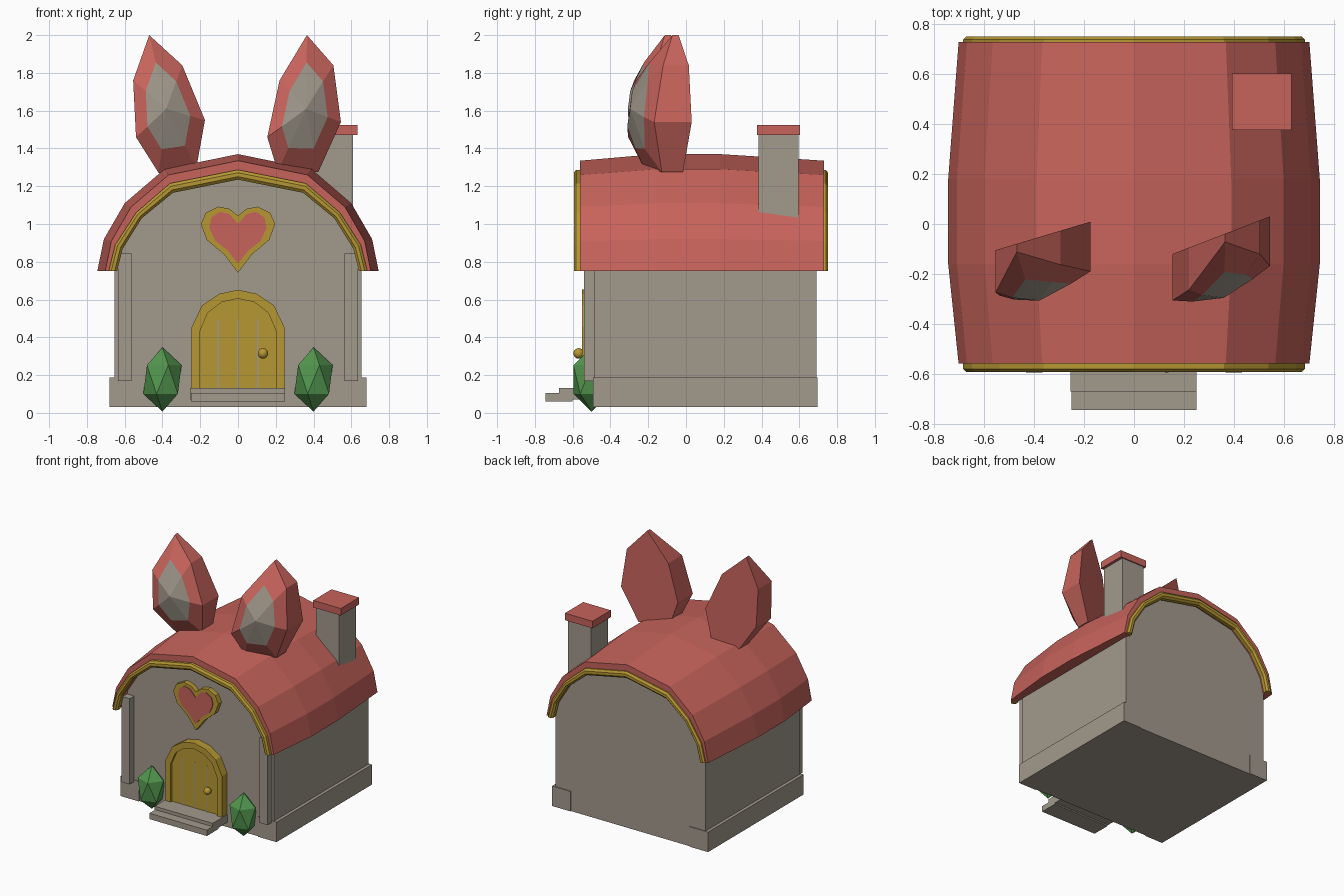
import bpy
import bmesh

cube = bpy.data.objects.get("Cube")
if cube:
    bpy.data.objects.remove(cube, do_unlink=True)


def material(name, rgb):
    m = bpy.data.materials.new(name)
    m.use_nodes = True
    m.diffuse_color = (*rgb, 1)
    m.node_tree.nodes["Principled BSDF"].inputs["Base Color"].default_value = (*rgb, 1)
    return m


RED = material("clay red", (0.57, 0.125, 0.105))
STONE = material("warm stone", (0.36, 0.32, 0.265))
GOLD = material("golden wood", (0.47, 0.31, 0.033))
GREEN = material("leaf green", (0.085, 0.30, 0.075))


def finish(bm, name, *mats):
    bmesh.ops.recalc_face_normals(bm, faces=bm.faces[:])
    mesh = bpy.data.meshes.new(name)
    bm.to_mesh(mesh)
    bm.free()
    for m in mats:
        mesh.materials.append(m)
    ob = bpy.data.objects.new(name, mesh)
    bpy.context.collection.objects.link(ob)
    return ob


def loft(rings):
    """Skin a list of equal closed rings and cap both ends; returns mesh and end cap."""
    bm = bmesh.new()
    rows = [[bm.verts.new(p) for p in ring] for ring in rings]
    n = len(rows[0])
    for a, b in zip(rows, rows[1:]):
        for i in range(n):
            j = (i + 1) % n
            bm.faces.new((a[i], a[j], b[j], b[i]))
    bm.faces.new(rows[0])
    return bm, bm.faces.new(rows[-1])


def prism(name, outline, y0, y1, mat):
    bm, _ = loft([[(x, y, z) for x, z in outline] for y in (y0, y1)])
    return finish(bm, name, mat)


def box(name, x0, x1, y0, y1, z0, z1, mat):
    return prism(name, [(x0, z0), (x1, z0), (x1, z1), (x0, z1)], y0, y1, mat)


def arc(half):
    """Mirror a right-hand half profile (starting on the centre line) to a full one."""
    return [(-x, z) for x, z in reversed(half[1:])] + half


def heart(half):
    return half + [(-x, z) for x, z in reversed(half[1:-1])]


def blend(a, b, t):
    return [(p[0] + (q[0] - p[0]) * t, p[1] + (q[1] - p[1]) * t) for p, q in zip(a, b)]


# Curved profiles shared by roof, walls and gable trim
EAVE = 0.75
roof_top = arc([(0, 1.37), (0.39, 1.29), (0.60, 1.11), (0.71, 0.92), (0.745, EAVE)])
trim_out = arc([(0, 1.287), (0.36, 1.215), (0.54, 1.06), (0.65, 0.89), (0.685, EAVE)])
trim_in = arc([(0, 1.235), (0.345, 1.165), (0.51, 1.03), (0.61, 0.87), (0.64, EAVE)])

# Roof shell, swollen in the middle
under = blend(trim_out, trim_in, 0.75)
rings = []
for y, s in ((-0.56, 0.944), (-0.16, 1), (0.18, 1), (0.73, 0.944)):
    top = [(x * s, y, EAVE + (z - EAVE) * s) for x, z in roof_top]
    rings.append(top + [(x, y, z) for x, z in reversed(under)])
finish(loft(rings)[0], "roof", RED)

# Gable trims: bevelled beam swept along the arch
section = [(0, 0), (0, 0.022), (0.3, 0.034), (0.7, 0.034), (1, 0.02), (1, -0.01)]
for name, y, side in (("front_trim", -0.56, -1), ("back_trim", 0.718, 1)):
    rings = [[(o[0] + (i[0] - o[0]) * t, y + side * d, o[1] + (i[1] - o[1]) * t)
              for t, d in section] for o, i in zip(trim_out, trim_in)]
    finish(loft(rings)[0], name, GOLD)

# House body
gable = blend(trim_out, trim_in, 0.5)[1:-1]
prism("walls", [(-0.655, 0.03), (-0.655, EAVE)] + gable + [(0.655, EAVE), (0.655, 0.03)],
      -0.485, 0.69, STONE)
for name, s in (("right", -1), ("left", 1)):
    box(name + "_plinth", 0.52 * s, 0.68 * s, -0.492, 0.697, 0.03, 0.187, STONE)
    box(name + "_pilaster", 0.565 * s, 0.635 * s, -0.54, -0.48, 0.17, 0.845, STONE)

# Chimney
box("chimney", 0.41, 0.61, 0.385, 0.595, 1.0, 1.48, STONE)
box("chimney_cap", 0.392, 0.632, 0.376, 0.604, 1.47, 1.525, RED)

# Front steps
box("lower_step", -0.25, 0.25, -0.745, -0.60, 0.06, 0.106, STONE)
box("upper_step", -0.255, 0.25, -0.672, -0.48, 0.07, 0.132, STONE)

# Arched door with frame, plank gaps and knob
frame_out = arc([(0, 0.652), (0.10, 0.63), (0.19, 0.57), (0.245, 0.455), (0.245, 0.10)])
frame_in = arc([(0, 0.605), (0.085, 0.587), (0.16, 0.53), (0.203, 0.43), (0.203, 0.10)])
prism("door_frame", frame_out + frame_in[::-1], -0.55, -0.48, GOLD)
prism("door", frame_in, -0.532, -0.48, GOLD)
for i in (-1, 0, 1):
    box("plank_gap", i * 0.105 - 0.004, i * 0.105 + 0.004, -0.536, -0.53, 0.13, 0.495, STONE)
bpy.ops.mesh.primitive_uv_sphere_add(segments=14, ring_count=8, radius=0.028,
                                     location=(0.132, -0.568, 0.315))
knob = bpy.context.object
knob.name = "door_knob"
knob.data.materials.append(GOLD)
bpy.ops.object.shade_smooth()

# Heart window
heart_out = [(0, 1.045), (0.045, 1.08), (0.105, 1.092), (0.17, 1.06), (0.197, 1.0),
             (0.165, 0.915), (0.075, 0.84), (0, 0.742)]
heart_in = [(0, 1.0), (0.045, 1.052), (0.095, 1.065), (0.14, 1.035), (0.152, 0.98),
            (0.12, 0.91), (0.055, 0.86), (0, 0.79)]
prism("heart_frame", heart(heart_out), -0.525, -0.48, GOLD)
prism("heart_panel", heart(heart_in), -0.531, -0.52, RED)

# Bushes
for name, x in (("right_bush", -0.40), ("left_bush", 0.40)):
    bm = bmesh.new()
    bmesh.ops.create_icosphere(bm, subdivisions=1, radius=1)
    for v in bm.verts:
        v.co = (x + v.co.x * 0.113, -0.5 + v.co.y * 0.113, 0.177 + v.co.z * 0.17)
    finish(bm, name, GREEN)


def ear(name, outline, centre, edge_x, edge_y, slope):
    """Flat-backed ear with a thick rim and a raised pale inner panel."""
    def point(x, z, lift):
        back = edge_y + slope * (x - edge_x)
        return (x, back - lift, z)

    def depth(z):
        return 0.2 - 0.95 * (z - 1.58) ** 2

    cx, cz = centre
    inner = [(cx + (x - cx) * 0.62, cz + (z - cz) * 0.63) for x, z in outline]
    bm, cap = loft([[point(x, z, 0) for x, z in outline],
                    [point(x, z, depth(z)) for x, z in outline],
                    [point(x, z, depth(z) + 0.025) for x, z in inner]])
    poked = bmesh.ops.poke(bm, faces=[cap])
    poked["verts"][0].co = point(cx, cz, 0.255)
    for f in poked["faces"]:
        f.material_index = 1
    finish(bm, name, RED, STONE)


ear("right_ear", [(-0.47, 2.0), (-0.295, 1.84), (-0.175, 1.55), (-0.22, 1.3),
                  (-0.42, 1.27), (-0.54, 1.46), (-0.555, 1.76)],
    (-0.38, 1.61), -0.555, -0.105, 0.30)
ear("left_ear", [(0.365, 2.0), (0.505, 1.84), (0.545, 1.54), (0.425, 1.275),
                 (0.21, 1.28), (0.155, 1.46), (0.22, 1.76)],
    (0.36, 1.61), 0.155, -0.12, 0.385)
